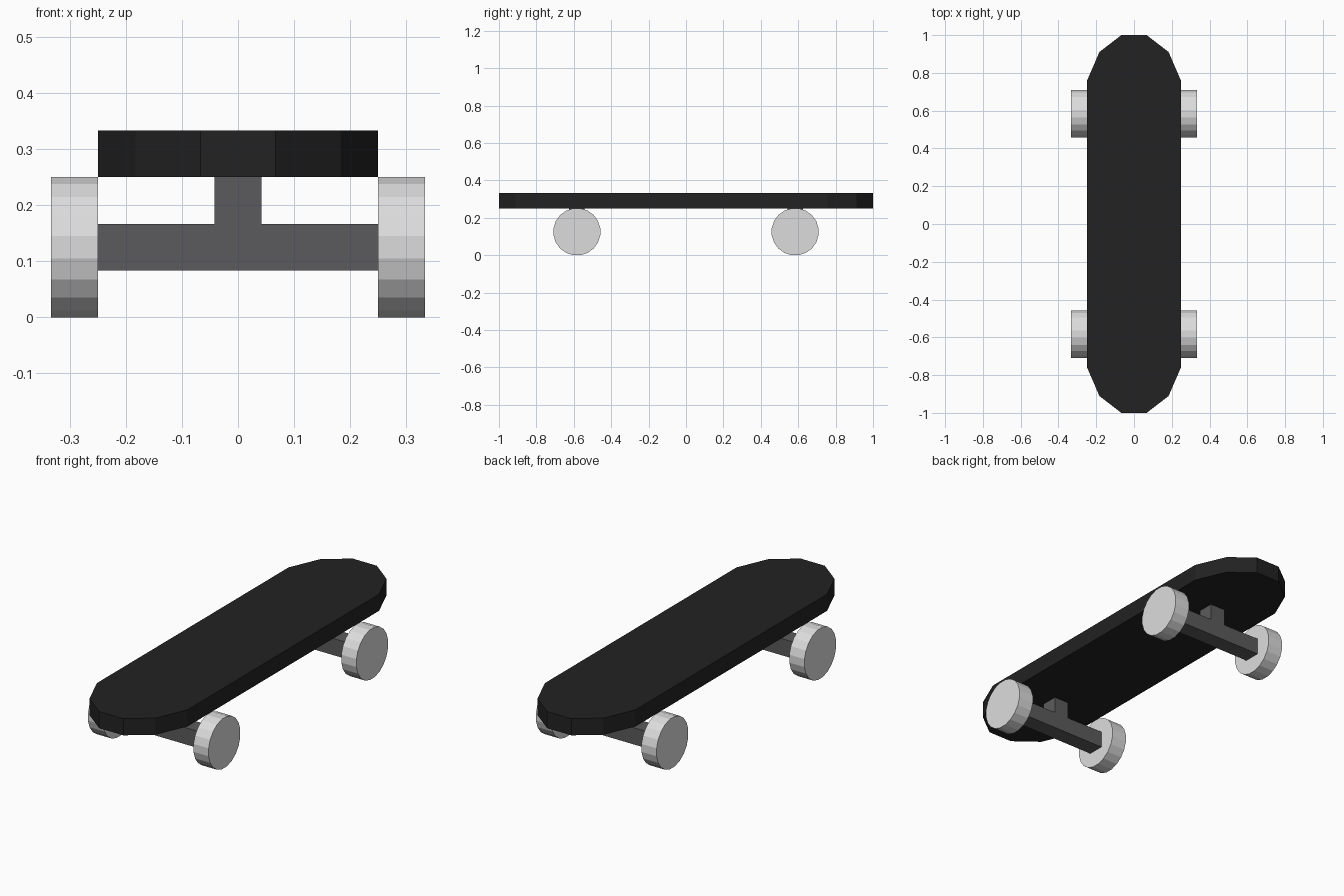
import bpy
import bmesh
import math
from mathutils import Matrix

if "Cube" in bpy.data.objects:
    bpy.data.objects.remove(bpy.data.objects["Cube"])


def material(name, r, g, b):
    m = bpy.data.materials.new(name)
    m.diffuse_color = (r, g, b, 1)
    m.use_nodes = True
    m.node_tree.nodes["Principled BSDF"].inputs["Base Color"].default_value = m.diffuse_color
    return m


BLACK = material("black deck", 0.0160, 0.0160, 0.0160)
DARK = material("dark grey metal", 0.105, 0.105, 0.109)
LIGHT = material("light grey wheel", 0.72, 0.72, 0.72)


def add_object(name, bm, mat, location=(0, 0, 0)):
    bmesh.ops.recalc_face_normals(bm, faces=bm.faces)
    mesh = bpy.data.meshes.new(name)
    bm.to_mesh(mesh)
    bm.free()
    mesh.materials.append(mat)
    obj = bpy.data.objects.new(name, mesh)
    obj.location = location
    bpy.context.collection.objects.link(obj)
    return obj


def box(name, size, location, mat):
    bm = bmesh.new()
    bmesh.ops.create_cube(bm, size=1)
    bmesh.ops.scale(bm, vec=size, verts=bm.verts)
    return add_object(name, bm, mat, location)


U = 1 / 12  # base unit of the design
WHEEL_R = 1.5 * U
TRUCK_Y = 7 * U

# Deck: half of a stretched 12-sided ring at each end, extruded upward
bm = bmesh.new()
k = 1 / math.cos(math.radians(15))
outline = []
for i in range(12):
    a = math.radians(15 + 30 * i)
    end = 1 if math.sin(a) > 0 else -1
    outline.append(bm.verts.new((3 * U * k * math.cos(a),
                                 end * 8 * U + 4 * U * k * math.sin(a), 0)))
face = bm.faces.new(outline)
top = bmesh.ops.extrude_face_region(bm, geom=[face])["geom"]
bmesh.ops.translate(bm, vec=(0, 0, U),
                    verts=[v for v in top if isinstance(v, bmesh.types.BMVert)])
add_object("deck", bm, BLACK, (0, 0, 3 * U))

for end, y in (("front", -TRUCK_Y), ("rear", TRUCK_Y)):
    # Truck: axle bar and the post that joins it to the deck
    box(end + "_axle", (6 * U, U, U), (0, y, WHEEL_R), DARK)
    box(end + "_post", (U, U, U), (0, y, 2.5 * U), DARK)

    # Wheels: 20-sided discs resting on a flat side
    for side, sx in (("left", -1), ("right", 1)):
        bm = bmesh.new()
        r = WHEEL_R / math.cos(math.radians(9))
        bmesh.ops.create_cone(bm, cap_ends=True, segments=20,
                              radius1=r, radius2=r, depth=U)
        # put the lowest side flat on the ground, whatever the start angle
        first = min(math.degrees(math.atan2(v.co.y, v.co.x)) % 18 for v in bm.verts)
        turn = (Matrix.Rotation(math.radians(90), 4, 'Y')
                @ Matrix.Rotation(math.radians(9 - round(first)), 4, 'Z'))
        bmesh.ops.transform(bm, matrix=turn, verts=bm.verts)
        add_object(f"{end}_{side}_wheel", bm, LIGHT, (sx * 3.5 * U, y, WHEEL_R))
